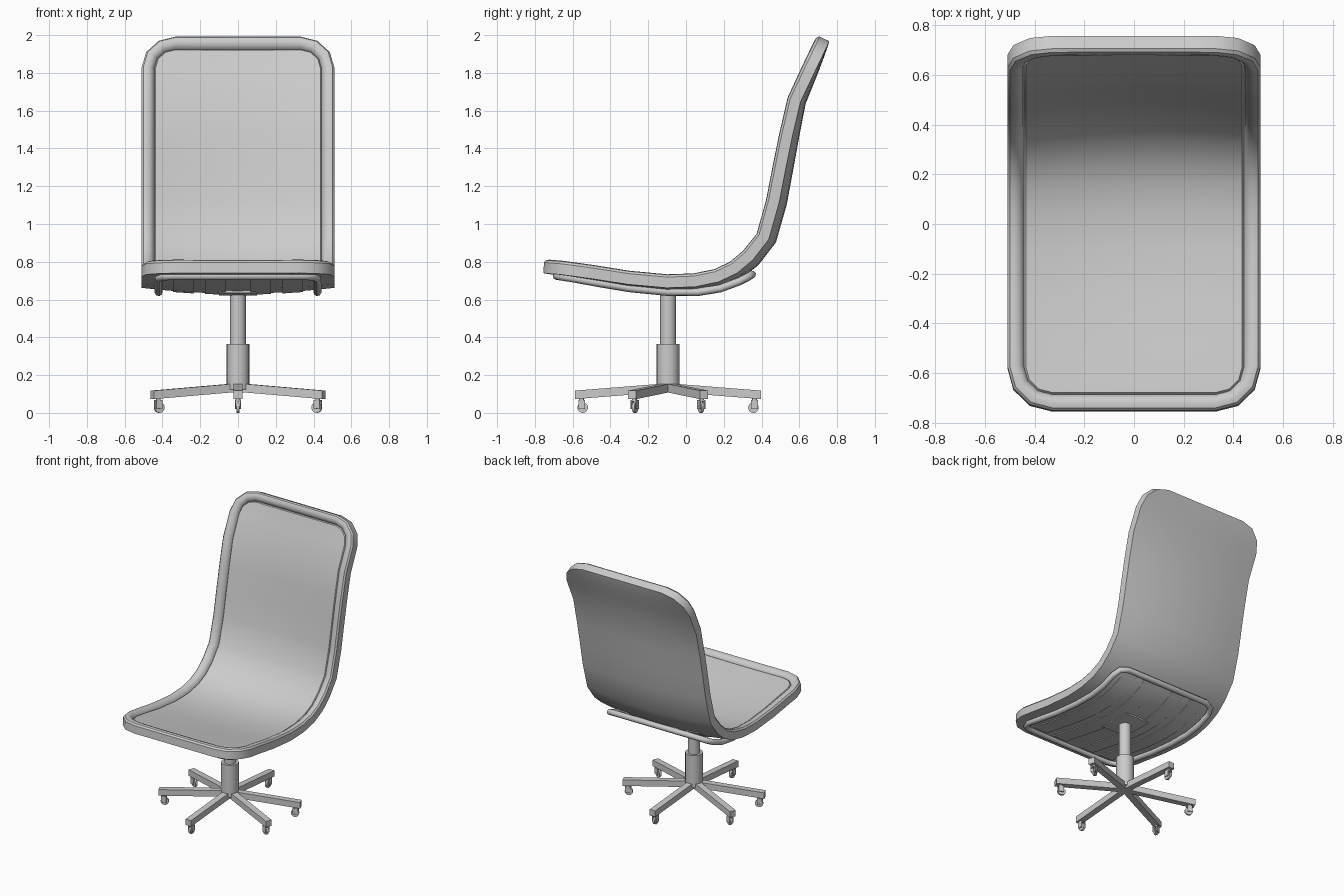
import bpy, bmesh, math
from mathutils import Vector, Matrix

if "Cube" in bpy.data.objects:
    bpy.data.objects.remove(bpy.data.objects["Cube"])

# Side profile (y, z) of the upper edge of the shell, front to top
PROF = [Vector(p) for p in [(-.75, .815), (-.66, .808), (-.48, .783), (-.3, .755), (-.1, .737), (.04, .742),
        (.15, .765), (.23, .803), (.3, .862), (.37, .95), (.42, 1.13), (.455, 1.31), (.49, 1.48),
        (.535, 1.67), (.61, 1.83), (.69, 2.0)]]
S = [0.0]
for a, b in zip(PROF, PROF[1:]):
    S.append(S[-1] + (b - a).length)
L = S[-1]
NORM = []
for i in range(len(PROF)):
    t = (PROF[min(i + 1, len(PROF) - 1)] - PROF[max(i - 1, 0)]).normalized()
    NORM.append(Vector((-t.y, t.x)))
W, R, THICK = .51, .18, .075


def place(x, s, h):
    """Map (across, along profile, height off the surface) to space."""
    s = min(max(s, 0), L)
    i = max(k for k in range(len(S) - 1) if S[k] <= s)
    f = (s - S[i]) / (S[i + 1] - S[i])
    bow = (.03 + .022 * s / L) * max(math.sin(math.pi * s / L), 0) ** .7 * (1 - (x / W) ** 2)
    p = PROF[i].lerp(PROF[i + 1], f) + NORM[i].lerp(NORM[i + 1], f).normalized() * (h - bow)
    return Vector((x, p.x, p.y))


def rows(d):
    """Stations (s, half width) of the rounded outline inset by d."""
    r = R - d
    arc = [(r - r * math.cos(a), W - d - r + r * math.sin(a)) for a in (0, .52, 1.05, math.pi / 2)]
    front = [(d + s, w) for s, w in arc]
    mid = [(s, W - d) for s in S if R + .03 < s < L - R - .03]
    return front + mid + [(L - d - s, w) for s, w in reversed(arc)]


def finish(bm, name, angle=35):
    bmesh.ops.remove_doubles(bm, verts=bm.verts, dist=1e-5)
    bmesh.ops.recalc_face_normals(bm, faces=bm.faces)
    me = bpy.data.meshes.new(name)
    bm.to_mesh(me)
    bm.free()
    ob = bpy.data.objects.new(name, me)
    bpy.context.collection.objects.link(ob)
    bpy.ops.object.select_all(action='DESELECT')
    ob.select_set(True)
    bpy.context.view_layer.objects.active = ob
    bpy.ops.object.shade_smooth_by_angle(angle=math.radians(angle))
    return ob


# Shell: back surface, rolled rim and inset panel in one mesh
T = [-1 + i / 5 for i in range(11)]
bm = bmesh.new()


def grid(d, h):
    return [[bm.verts.new(place(w * t, s, h)) for t in T] for s, w in rows(d)]


def fill(g):
    for a, b in zip(g, g[1:]):
        for j in range(len(T) - 1):
            bm.faces.new((a[j], a[j + 1], b[j + 1], b[j]))


def border(d, h):
    rr = rows(d)
    pts = [(rr[0][1] * t, rr[0][0]) for t in T] + [(w, s) for s, w in rr[1:-1]]
    pts += [(rr[-1][1] * t, rr[-1][0]) for t in reversed(T)] + [(-w, s) for s, w in reversed(rr[1:-1])]
    return [bm.verts.new(place(x, s, h)) for x, s in pts]


rim = [(0, -THICK), (0, -.018), (.01, -.005), (.028, 0), (.048, -.004), (.062, -.016), (.067, -.03), (.074, -.02)]
fill(grid(*rim[0]))
fill(grid(*rim[-1]))
loops = [border(d, h) for d, h in rim]
for a, b in zip(loops, loops[1:]):
    for i in range(len(a)):
        j = (i + 1) % len(a)
        bm.faces.new((a[i], a[j], b[j], b[i]))
finish(bm, "seat_shell")


# Thin strips and mounting plate hugging the underside
def strip(name, x0, x1, s0, s1, h0, h1):
    bm = bmesh.new()
    ring = []
    for i in range(11):
        s = s0 + (s1 - s0) * i / 10
        ring.append([bm.verts.new(place(x, s, h)) for x, h in ((x0, h0), (x1, h0), (x1, h1), (x0, h1))])
    for a, b in zip(ring, ring[1:]):
        for j in range(4):
            bm.faces.new((a[j], a[(j + 1) % 4], b[(j + 1) % 4], b[j]))
    bm.faces.new(ring[0])
    bm.faces.new(ring[-1])
    finish(bm, name)


for side in (-1, 1):
    for k, c in enumerate((.12, .29)):
        strip(f"under_strip_{k}_{side}", side * c - .055, side * c + .055, .12, 1.05, -.07, -THICK - .006)
strip("mount_plate", -.1, .1, .54, .78, -.07, -THICK - .012)

# Tubular support loop under the seat
half = [(.34, -.685, .725), (.395, -.665, .722), (.42, -.61, .714), (.42, -.48, .69), (.42, -.3, .66),
        (.42, -.1, .64), (.42, .06, .639), (.42, .18, .658), (.42, .28, .695), (.4, .33, .72), (.34, .35, .733)]
loop = half + [(-x, y, z) for x, y, z in reversed(half)]
cu = bpy.data.curves.new("support_tube", 'CURVE')
cu.dimensions = '3D'
cu.bevel_depth = .021
cu.bevel_resolution = 2
sp = cu.splines.new('POLY')
sp.points.add(len(loop) - 1)
for p, c in zip(sp.points, loop):
    p.co = (*c, 1)
sp.use_cyclic_u = True
sp.use_smooth = True
bpy.context.collection.objects.link(bpy.data.objects.new("support_tube", cu))

# Gas column
CY = -.095


def cyl(bm, r, depth, mat, n=24):
    bmesh.ops.create_cone(bm, cap_ends=True, segments=n, radius1=r, radius2=r, depth=depth, matrix=mat)


bm = bmesh.new()
cyl(bm, .042, .31, Matrix.Translation((0, CY, .485)))
finish(bm, "column_upper")
bm = bmesh.new()
cyl(bm, .06, .24, Matrix.Translation((0, CY, .245)))
finish(bm, "column_lower")

# Six-arm base with a caster under each arm
for n, deg in enumerate((90, 22.7, -22.7, -90, 202.7, 157.3)):
    turn = Matrix.Translation((0, CY, 0)) @ Matrix.Rotation(math.radians(deg), 4, 'Z')
    bm = bmesh.new()
    side = [[bm.verts.new((x, y, z)) for x, z in ((0, .112), (.492, .073), (.492, .118), (0, .157))]
            for y in (-.023, .023)]
    for f in side:
        bm.faces.new(f)
    for j in range(4):
        k = (j + 1) % 4
        bm.faces.new((side[0][j], side[0][k], side[1][k], side[1][j]))
    finish(bm, f"base_arm_{n}").matrix_world = turn

    bm = bmesh.new()
    across = Matrix.Rotation(math.pi / 2, 4, 'X')
    cyl(bm, .028, .014, Matrix.Translation((.452, 0, .028)) @ across, 20)
    cyl(bm, .008, .034, Matrix.Translation((.452, 0, .028)) @ across, 10)
    cyl(bm, .013, .02, Matrix.Translation((.458, 0, .072)), 12)
    # fork: two cheeks joined by a bridge
    for y, z, sy, sz in ((-.0135, .044, .006, .046), (.0135, .044, .006, .046), (0, .064, .033, .008)):
        bmesh.ops.create_cube(bm, size=1, matrix=Matrix.Translation((.457, y, z)) @ Matrix.Diagonal((.036, sy, sz, 1)))
    finish(bm, f"caster_{n}").matrix_world = turn
